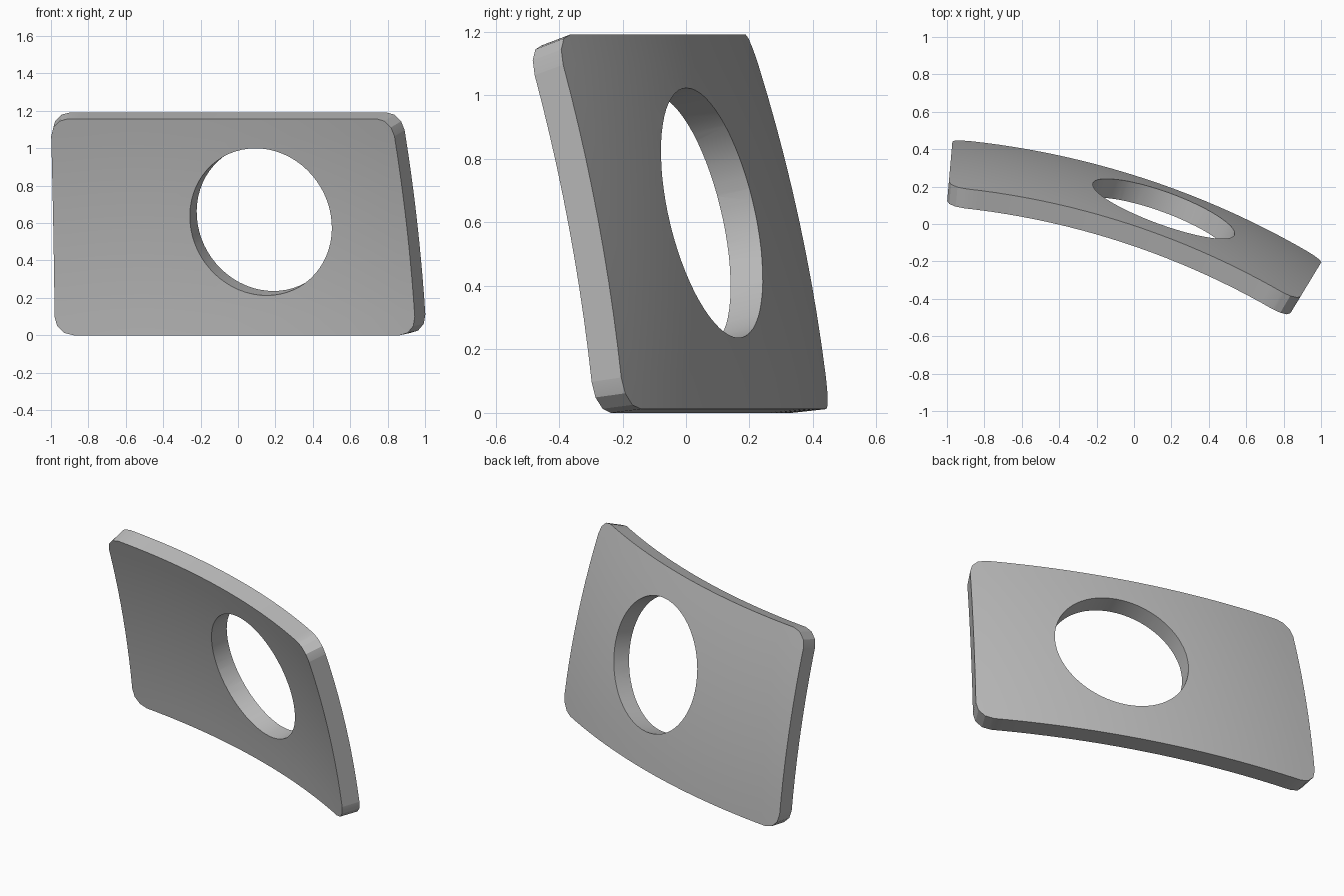
import bpy
import bmesh
from math import sin, cos, pi, radians
from mathutils import Vector

if "Cube" in bpy.data.objects:
    bpy.data.objects.remove(bpy.data.objects["Cube"], do_unlink=True)

AXIS = Vector((-1.37, -4.12, 0))        # vertical axis the plate curves around
YAW0, YAW1 = radians(5), radians(31.2)  # angular span of the plate
BOW = 5.73                              # radius of the upright curve
TILT0, TILT1 = radians(6.2), radians(18.3)
RADIUS, THICK, CORNER = 4.59, 0.11, 0.1
WIDTH = 4.45 * (YAW1 - YAW0)
HEIGHT = BOW * (TILT1 - TILT0)


def bend(x, h, depth):
    """Map a flat plate position to the doubly curved shell."""
    yaw = YAW0 + (YAW1 - YAW0) * x / WIDTH
    tilt = TILT0 + h / BOW
    r = RADIUS + BOW * (cos(tilt) - cos(TILT0)) - depth * cos(tilt)
    z = BOW * (sin(tilt) - sin(TILT0)) + THICK * sin(TILT0) - depth * sin(tilt)
    return AXIS + Vector((r * sin(yaw), r * cos(yaw), z))


# Flat plate outline with rounded corners
bm = bmesh.new()
outline = []
corners = [(WIDTH - CORNER, HEIGHT - CORNER), (CORNER, HEIGHT - CORNER),
           (CORNER, CORNER), (WIDTH - CORNER, CORNER)]
for i, (cx, cy) in enumerate(corners):
    for k in range(4):
        a = (i + k / 3) * pi / 2
        outline.append(bm.verts.new((cx + CORNER * cos(a), cy + CORNER * sin(a), 0)))
bm.faces.new(outline)


# Slice into a grid so the plate can bend
def slice_along(axis, length, count):
    for i in range(1, count):
        point = axis * (length * i / count)
        bmesh.ops.bisect_plane(bm, geom=bm.verts[:] + bm.edges[:] + bm.faces[:],
                               plane_co=point, plane_no=axis, dist=1e-5)


slice_along(Vector((1, 0, 0)), WIDTH, 24)
slice_along(Vector((0, 1, 0)), HEIGHT, 12)

# Give it thickness, then bend it
extruded = bmesh.ops.extrude_face_region(bm, geom=bm.faces[:], use_keep_orig=True)
for item in extruded["geom"]:
    if isinstance(item, bmesh.types.BMVert):
        item.co.z = THICK
for v in bm.verts:
    v.co = bend(*v.co)
bmesh.ops.recalc_face_normals(bm, faces=bm.faces[:])
mesh = bpy.data.meshes.new("curved_plate")
bm.to_mesh(mesh)
bm.free()
plate = bpy.data.objects.new("curved_plate", mesh)
bpy.context.collection.objects.link(plate)

# Round opening, square to the shell
yaw, tilt = radians(20), radians(12.5)
normal = Vector((sin(yaw) * cos(tilt), cos(yaw) * cos(tilt), sin(tilt)))
centre = bend(WIDTH * (yaw - YAW0) / (YAW1 - YAW0), BOW * (tilt - TILT0), THICK / 2)
bpy.ops.mesh.primitive_cylinder_add(vertices=64, radius=0.403, depth=1, location=centre,
                                    rotation=normal.to_track_quat("Z", "Y").to_euler())
cutter = bpy.context.object
cutter.name = "opening_cutter"
cutter.hide_render = True
cut = plate.modifiers.new("opening", "BOOLEAN")
cut.operation, cut.solver, cut.object = "DIFFERENCE", "EXACT", cutter
bpy.ops.object.select_all(action="DESELECT")
plate.select_set(True)
bpy.context.view_layer.objects.active = plate
bpy.ops.object.modifier_apply(modifier=cut.name)
bpy.data.objects.remove(cutter, do_unlink=True)

# Plain grey finish
grey = bpy.data.materials.new("grey")
grey.use_nodes = True
grey.diffuse_color = (0.5, 0.5, 0.5, 1)
grey.node_tree.nodes["Principled BSDF"].inputs["Base Color"].default_value = (0.5, 0.5, 0.5, 1)
plate.data.materials.clear()
plate.data.materials.append(grey)
bpy.ops.object.shade_smooth_by_angle(angle=radians(25))
